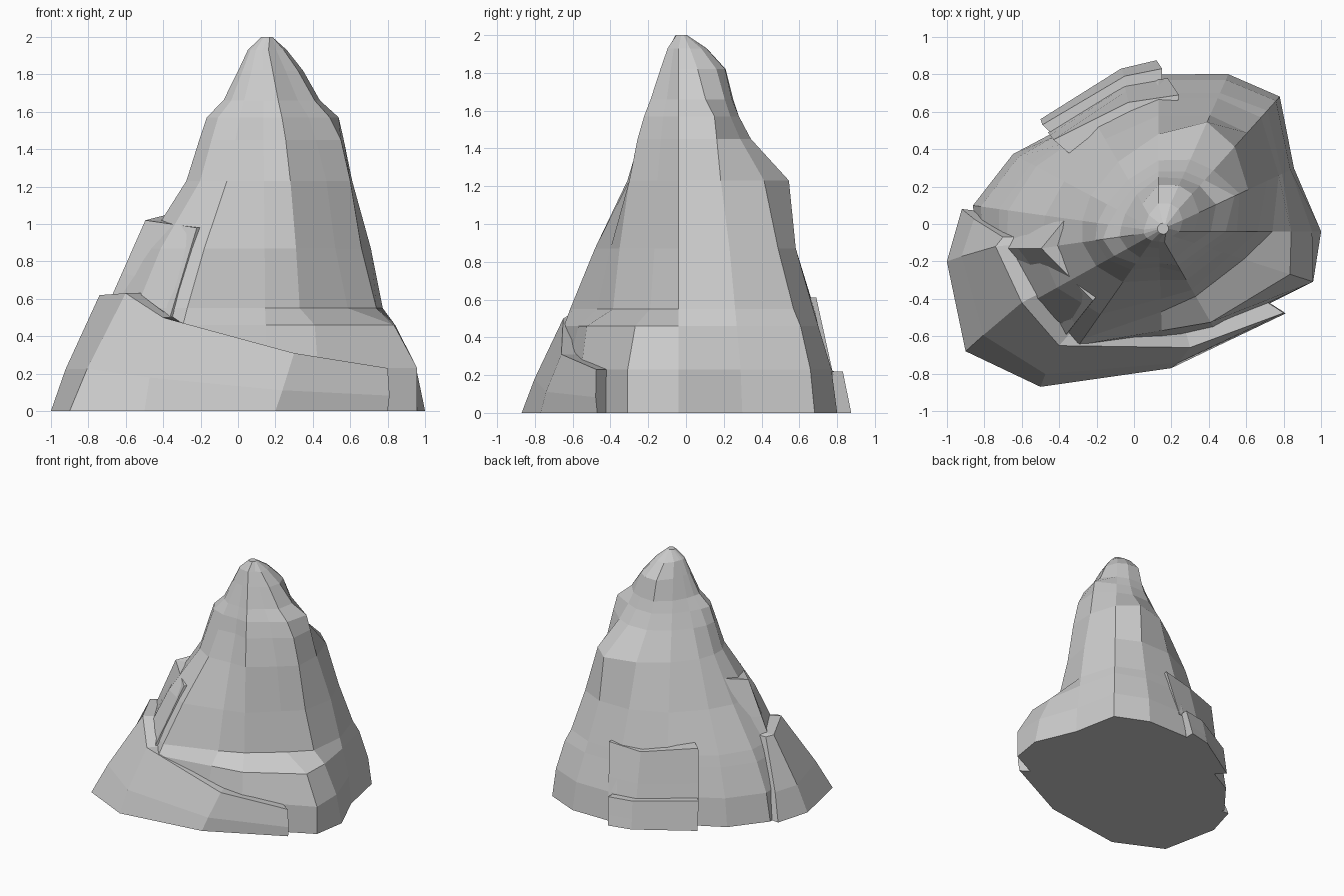
import bpy, bmesh, math
from mathutils import Vector

if "Cube" in bpy.data.objects:
    bpy.data.objects.remove(bpy.data.objects["Cube"])

AXIS = Vector((0.13, -0.04, 0))          # vertical line through the summit
ANGLES = [-18, 0, 25, 48, 66, 90, 120, 152, 172, 188, 209, 235, 272, 300]


def make(name, rows):
    """Skin a stack of closed sections and cap both ends."""
    bm = bmesh.new()
    vs = [[bm.verts.new(p) for p in row] for row in rows]
    n = len(rows[0])
    for a, b in zip(vs, vs[1:]):
        for i in range(n):
            j = (i + 1) % n
            bm.faces.new((a[i], a[j], b[j], b[i]))
    bm.faces.new(vs[0][::-1])
    bm.faces.new(vs[-1])
    bmesh.ops.recalc_face_normals(bm, faces=bm.faces)
    me = bpy.data.meshes.new(name)
    bm.to_mesh(me)
    bm.free()
    ob = bpy.data.objects.new(name, me)
    bpy.context.collection.objects.link(ob)
    return ob


def inward(p, f):
    """Move a point towards the axis, keeping its height."""
    q = AXIS + (Vector(p) - AXIS) * f
    q.z = p[2]
    return q


def ledge(name, bottom, top, depth=0.8, bulge=0.0):
    """Rock slab leaning on the peak, one cross-section per station."""
    sections = []
    for b, t in zip(bottom, top):
        b, t = Vector(b), Vector(t)
        mid = inward(b.lerp(t, 0.36), 1 + bulge)
        sections.append([b, mid, t, inward(t, depth), inward(b, depth * 0.85)])
    return make(name, sections)


# Main peak: radii around the axis at each height
levels = {
    0.00: [.87, .87, .80, .97, .92, .84, .73, .88, 1.0, .98, .90, .80, .61, .61],
    0.46: [.74, .71, .73, .87, .81, .74, .68, .77, .86, .86, .80, .74, .53, .56],
    0.55: [.48, .61, .71, .82, .78, .72, .66, .74, .81, .82, .77, .70, .43, .40],
    0.87: [.41, .53, .64, .71, .68, .62, .57, .57, .61, .64, .62, .54, .36, .36],
    1.23: [.36, .47, .53, .61, .64, .52, .43, .41, .41, .41, .38, .33, .26, .30],
    1.45: [.30, .42, .48, .44, .42, .38, .32, .31, .33, .34, .31, .25, .19, .25],
    1.57: [.26, .36, .45, .37, .35, .32, .27, .25, .27, .30, .27, .21, .17, .21],
    1.66: [.20, .28, .34, .33, .31, .29, .23, .20, .20, .21, .19, .17, .14, .17],
    1.82: [.13, .19, .24, .27, .27, .25, .17, .13, .13, .13, .12, .10, .09, .11],
}
levels[0.23] = [a * .7 + b * .3 for a, b in zip(levels[0.0], levels[0.46])]
levels[0.23][0] = .87
levels[1.93] = [r * .6 for r in levels[1.82]]
levels[2.00] = [.03] * len(ANGLES)
rings = [[AXIS + Vector((r * math.cos(math.radians(a)), r * math.sin(math.radians(a)), z))
          for a, r in zip(ANGLES, levels[z])] for z in sorted(levels)]
for p in rings[-1]:                      # summit leans slightly back and right
    p += Vector((.025, .015, 0))
peak = make("rock_peak", rings)

# Long descending ledge around the front and left
front = ledge("front_ledge",
              [(-.92, .08, 0), (-1, -.2, 0), (-.9, -.68, 0), (-.5, -.87, 0), (.2, -.77, 0), (.8, -.47, 0)],
              [(-.7, -.07, .61), (-.74, -.12, .62), (-.6, -.42, .63), (-.4, -.65, .5),
               (.3, -.66, .31), (.8, -.475, .23)], 0.78, 0.015)

# Upper left ledge
upper = ledge("upper_ledge",
              [(-.56, .07, .6), (-.69, -.13, .58), (-.37, -.6, .48)],
              [(-.34, .06, 1.06), (-.495, -.13, 1.02), (-.22, -.41, .98)], 0.75)

# Two stacked steps on the back
low = ledge("back_step_low",
            [(.12, .875, 0), (-.07, .83, 0), (-.5, .56, 0)],
            [(.15, .83, .22), (-.05, .79, .22), (-.49, .53, .24)])
high = ledge("back_step_high",
             [(.18, .78, .2), (-.05, .74, .2), (-.46, .49, .2)],
             [(.24, .69, .61), (-.03, .65, .58), (-.43, .45, .64)])

# Fuse the ledges into the peak
for part in (front, upper, low, high):
    mod = peak.modifiers.new(part.name, 'BOOLEAN')
    mod.operation = 'UNION'
    mod.solver = 'EXACT'
    mod.object = part
    bpy.context.view_layer.objects.active = peak
    bpy.ops.object.modifier_apply(modifier=mod.name)
    bpy.data.objects.remove(part)
